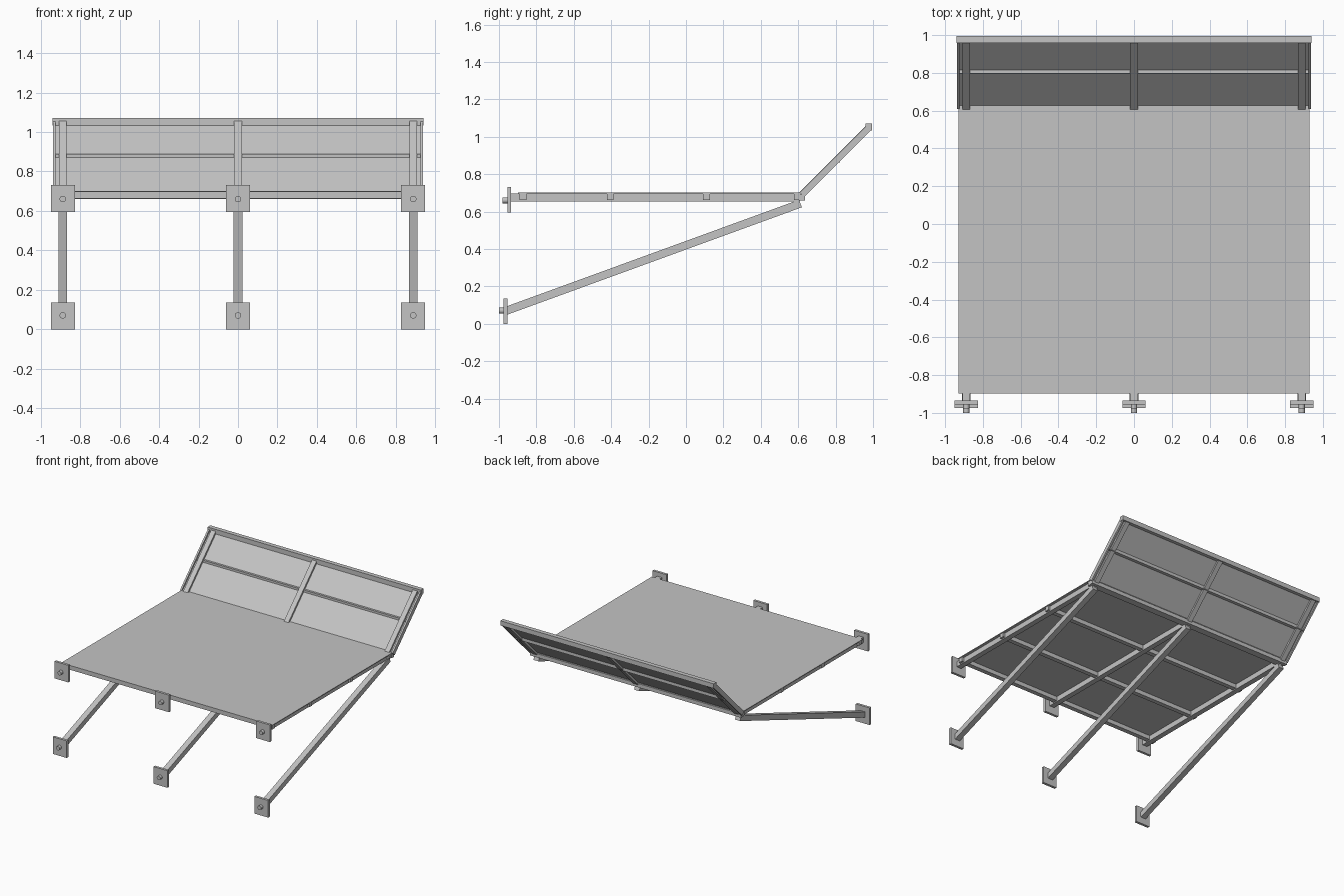
import bpy
import math
from mathutils import Vector

cube = bpy.data.objects.get("Cube")
if cube:
    bpy.data.objects.remove(cube, do_unlink=True)

# One grey metal for the whole canopy
GREY = (0.55, 0.55, 0.55, 1.0)
metal = bpy.data.materials.new("grey_metal")
metal.use_nodes = True
metal.diffuse_color = GREY
metal.node_tree.nodes["Principled BSDF"].inputs["Base Color"].default_value = GREY


def box(name, center, size, tilt=0.0):
    """Box with a tilt about the x axis."""
    bpy.ops.mesh.primitive_cube_add(size=1, location=center)
    obj = bpy.context.object
    obj.name = name
    obj.scale = size
    bpy.ops.object.transform_apply(location=False, rotation=False, scale=True)
    obj.rotation_euler.x = tilt
    obj.data.materials.append(metal)
    return obj


def bar(name, x, start, end, width, depth):
    """Rectangular bar between two (y, z) points at a fixed x."""
    a, b = Vector(start), Vector(end)
    d = b - a
    mid = (a + b) / 2
    return box(name, (x, mid.x, mid.y), (width, d.length, depth),
               math.atan2(d.y, d.x))


def bolt(name, x, y, z, length):
    bpy.ops.mesh.primitive_cylinder_add(vertices=24, radius=0.016, depth=length,
                                        location=(x, y, z),
                                        rotation=(math.pi / 2, 0, 0))
    obj = bpy.context.object
    obj.name = name
    obj.data.materials.append(metal)
    bpy.ops.object.shade_smooth_by_angle(angle=math.radians(40))


RIB_X = 0.888
hinge, crest = (0.607, 0.677), (0.975, 1.045)

# Three repeated ribs: deck beam, strut, upright, wall plates and bolts
for side, x in (("right", -RIB_X), ("middle", 0), ("left", RIB_X)):
    bar(side + "_deck_beam", x, (-0.94, 0.675), (0.61, 0.675), 0.042, 0.043)
    bar(side + "_strut", x, (-0.96, 0.07), (0.612, 0.643), 0.045, 0.043)
    bar(side + "_upright", x, hinge, crest, 0.04, 0.036)
    box(side + "_upper_plate", (x, -0.945, 0.662), (0.122, 0.02, 0.136))
    box(side + "_lower_plate", (x, -0.965, 0.068), (0.122, 0.02, 0.136))
    bolt(side + "_upper_bolt", x, -0.96, 0.66, 0.04)
    bolt(side + "_lower_bolt", x, -0.98, 0.07, 0.04)

# Deck sheet and its cross beams
box("deck_sheet", (0, -0.133, 0.698), (1.86, 1.53, 0.006))
for i, y in enumerate((-0.872, -0.405, 0.11, 0.595)):
    box("cross_beam_%d" % (i + 1), (0, y, 0.680), (1.85, 0.036, 0.036))

# Sloping rear panel with rails and end strips
bar("rear_sheet", 0, (0.622, 0.692), crest, 1.86, 0.006)
box("bottom_rail", (0, 0.62, 0.675), (1.86, 0.03, 0.03))
box("middle_rail", (0, 0.81, 0.876), (1.86, 0.026, 0.025))
box("top_rail", (0, 0.977, 1.052), (1.88, 0.035, 0.037))
for side, x in (("right", -0.931), ("left", 0.931)):
    bar(side + "_end_strip", x, (0.62, 0.69), crest, 0.014, 0.034)
